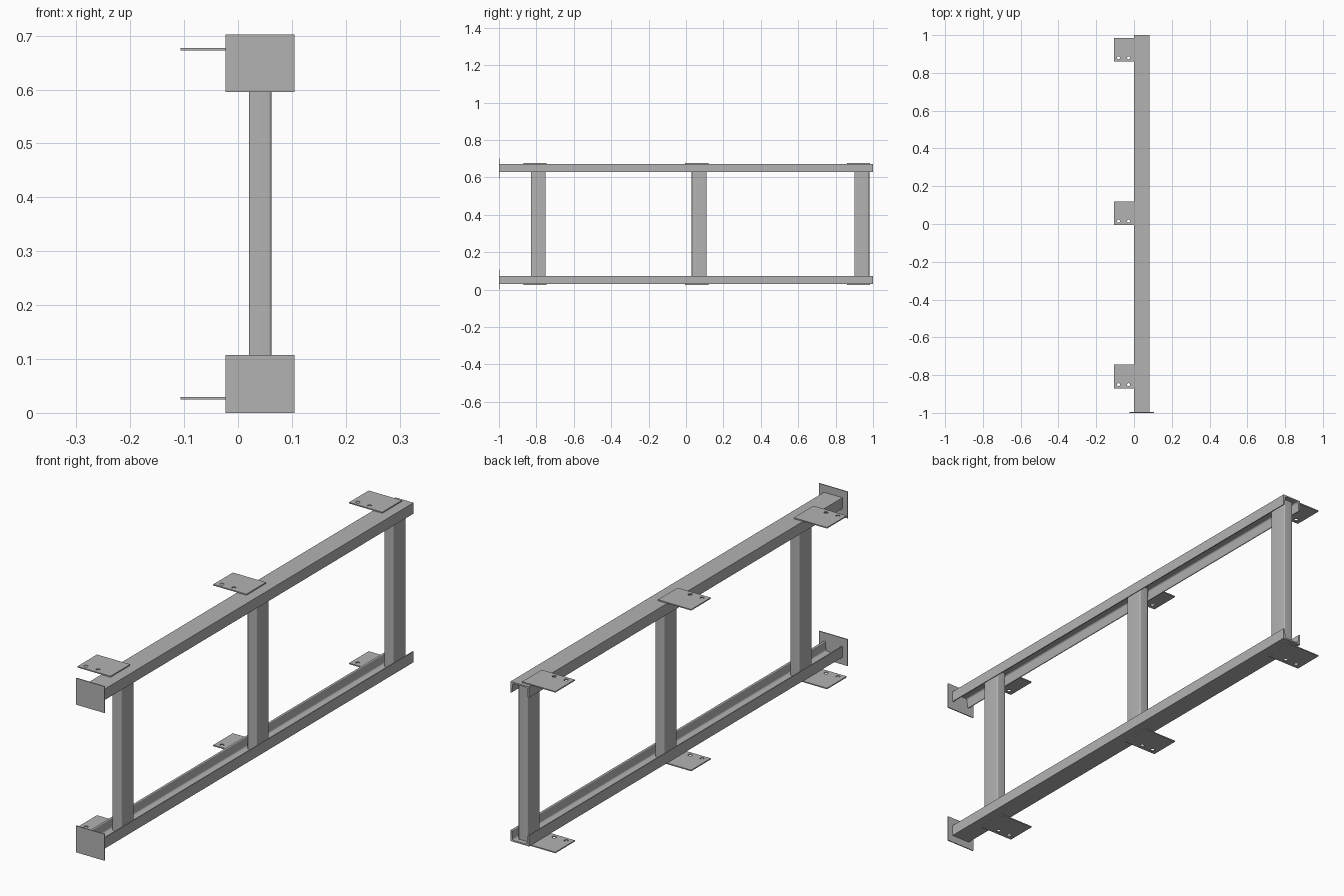
import bpy, bmesh, math
from mathutils import Vector, Matrix

if "Cube" in bpy.data.objects:
    bpy.data.objects.remove(bpy.data.objects["Cube"])

steel = bpy.data.materials.new("steel grey")
steel.diffuse_color = (0.45, 0.45, 0.45, 1)
steel.use_nodes = True
steel.node_tree.nodes["Principled BSDF"].inputs["Base Color"].default_value = steel.diffuse_color

MID = 0.351      # mirror height between lower and upper rails
CX = 0.041       # centre of the frame in x


def rounded(points):
    """Outline from (x, y, radius) corners, each rounded by a small arc."""
    out, n = [], len(points)
    for i, (x, y, r) in enumerate(points):
        p = Vector((x, y))
        if r == 0:
            out.append(p)
            continue
        a = (Vector(points[i - 1][:2]) - p).normalized()
        b = (Vector(points[(i + 1) % n][:2]) - p).normalized()
        half = a.angle(b) / 2
        c = p + (a + b).normalized() * (r / math.sin(half))
        s, e = p + a * (r / math.tan(half)) - c, p + b * (r / math.tan(half)) - c
        for k in range(6):
            t = k / 5
            out.append(c + s.lerp(e, t).normalized() * r)
    return out


def rect(x0, x1, y0, y1, r=0):
    return rounded([(x0, y0, r), (x1, y0, r), (x1, y1, r), (x0, y1, r)])


def circle(x, y, r, n=20):
    return [Vector((x + r * math.cos(2 * math.pi * i / n),
                    y + r * math.sin(2 * math.pi * i / n))) for i in range(n)]


def extrude(name, loops, length, matrix):
    """Filled profile (inner loops become holes) extruded about its plane."""
    curve = bpy.data.curves.new(name, 'CURVE')
    curve.dimensions, curve.fill_mode, curve.extrude = '2D', 'BOTH', length / 2
    for loop in loops:
        s = curve.splines.new('POLY')
        s.points.add(len(loop) - 1)
        for pt, v in zip(s.points, loop):
            pt.co = (v.x, v.y, 0, 1)
        s.use_cyclic_u = True
    ob = bpy.data.objects.new(name, curve)
    bpy.context.collection.objects.link(ob)
    bpy.ops.object.select_all(action='DESELECT')
    ob.select_set(True)
    bpy.context.view_layer.objects.active = ob
    bpy.ops.object.convert(target='MESH')
    ob = bpy.context.object
    bm = bmesh.new()
    bm.from_mesh(ob.data)
    bmesh.ops.remove_doubles(bm, verts=bm.verts, dist=1e-5)
    bmesh.ops.recalc_face_normals(bm, faces=bm.faces)
    bm.to_mesh(ob.data)
    bm.free()
    ob.data.materials.clear()
    ob.data.materials.append(steel)
    ob.matrix_world = matrix
    bpy.ops.object.shade_smooth_by_angle(angle=math.radians(30))
    return ob


def along_y(y):
    return Matrix.Translation((0, y, 0)) @ Matrix.Rotation(math.pi / 2, 4, 'X')


# Channel section with tapered, rounded flanges, open upwards
W, H = 0.082, 0.044
channel = [(0, 0, 0), (W, 0, 0), (W, H, 0), (W - 0.0055, H, 0.003),
           (W - 0.0095, 0.006, 0.007), (0.0095, 0.006, 0.007),
           (0.0055, H, 0.003), (0, H, 0)]

for level, side in (("lower", 1), ("upper", -1)):
    def z(h):
        return h if side == 1 else 2 * MID - h
    # Rail
    profile = [Vector((p.x, z(0.0295 + p.y))) for p in rounded(channel)]
    extrude(level + "_rail", [profile], 1.996, along_y(0.002))
    # End plate on the front of the rail
    plate = rect(-0.023, 0.105, *sorted((z(0.0), z(0.107))))
    extrude(level + "_end_plate", [plate], 0.004, along_y(-0.998))
    # Mounting tabs with two bolt holes
    for i, y0 in enumerate((-0.87, -0.005, 0.86)):
        loops = [rect(-0.107, 0.041, y0, y0 + 0.125),
                 circle(-0.082, y0 + 0.02, 0.008), circle(-0.029, y0 + 0.02, 0.008)]
        extrude(f"{level}_tab_{i + 1}", loops, 0.0045,
                Matrix.Translation((0, 0, z(0.02725))))

# Upright rectangular tubes standing between the channel webs
for i, y in enumerate((-0.79, 0.07, 0.94)):
    loops = [rect(CX - 0.021, CX + 0.021, y - 0.04, y + 0.04, 0.005),
             rect(CX - 0.018, CX + 0.018, y - 0.037, y + 0.037, 0.002)]
    extrude(f"upright_{i + 1}", loops, 2 * (MID - 0.0355),
            Matrix.Translation((0, 0, MID)))
